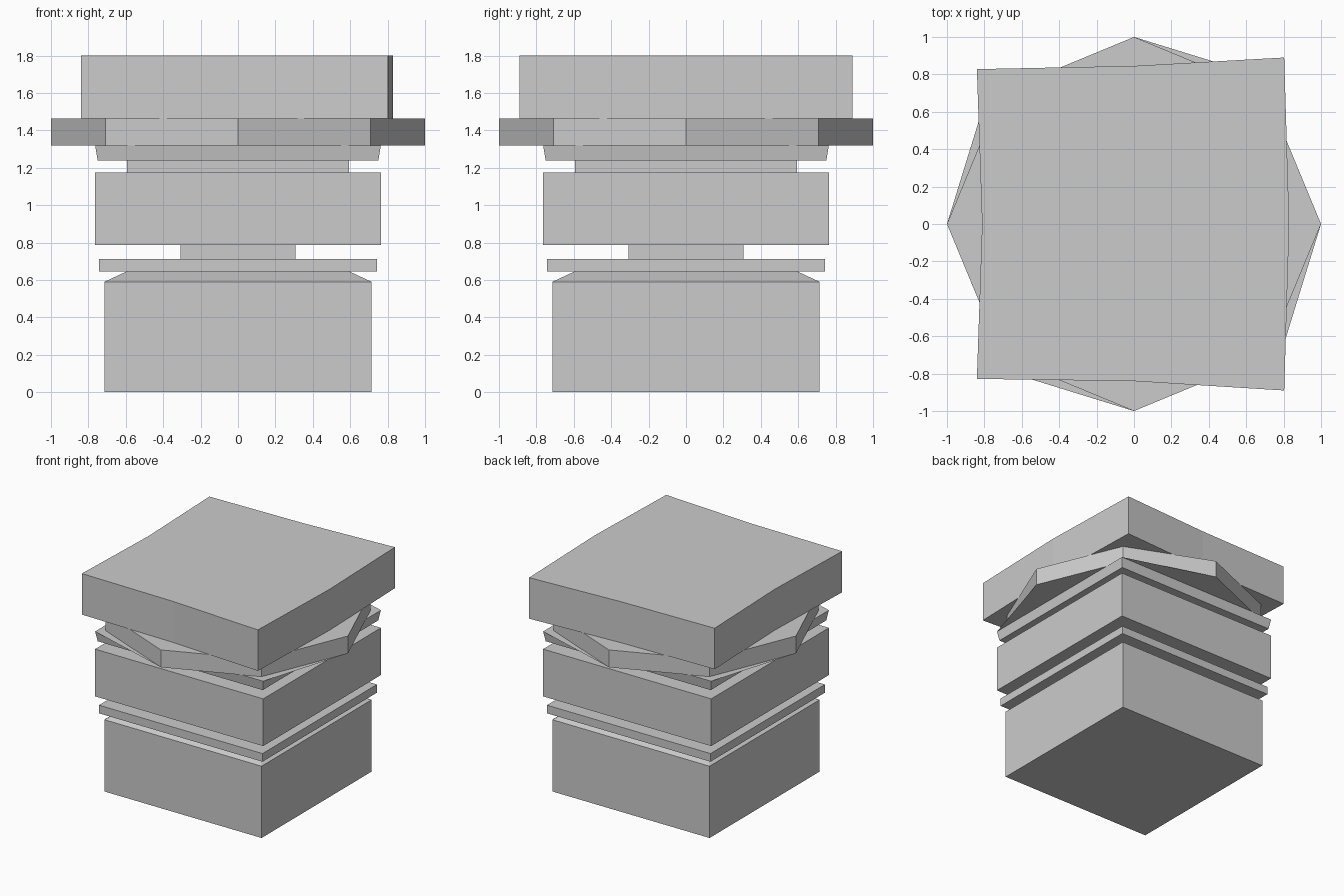
import bpy, math

if "Cube" in bpy.data.objects:
    bpy.data.objects.remove(bpy.data.objects["Cube"])


def ring(radius, sides, z):
    """Regular polygon, counter-clockwise, first corner at 45 degrees."""
    return [(radius * math.cos(math.pi / 4 + 2 * math.pi * i / sides),
             radius * math.sin(math.pi / 4 + 2 * math.pi * i / sides), z)
            for i in range(sides)]


def walls(a, b, n):
    """Quads joining the n-gon starting at vertex a to the one starting at b."""
    return [(a + i, a + (i + 1) % n, b + (i + 1) % n, b + i) for i in range(n)]


def make(name, verts, faces):
    mesh = bpy.data.meshes.new(name)
    mesh.from_pydata(verts, [], faces)
    mesh.validate()
    mesh.update()
    obj = bpy.data.objects.new(name, mesh)
    bpy.context.collection.objects.link(obj)
    return obj


# Square stepped pedestal: (half width, height) profile
profile = [(.715, 0), (.715, .59), (.597, .645), (.743, .645), (.743, .712),
           (.308, .712), (.308, .787), (.764, .787), (.764, 1.175),
           (.594, 1.175), (.594, 1.238), (.75, 1.238), (.764, 1.32)]
verts, faces = [], [(3, 2, 1, 0)]
for half, z in profile:
    verts += ring(half * math.sqrt(2), 4, z)
for r in range(len(profile) - 1):
    faces += walls(4 * r, 4 * r + 4, 4)

# Flat flange twisting from the square out to the octagonal plate
c, o = 4 * (len(profile) - 1), 4 * len(profile)
verts += ring(1, 8, 1.32)
for k in range(4):
    d0, apex, d1 = o + 2 * k, o + 2 * k + 1, o + (2 * k + 2) % 8
    c0, c1 = c + k, c + (k + 1) % 4
    faces += [(c0, apex, d0), (c0, d1, apex), (c0, c1, d1)]
make("stepped_pedestal", verts, faces)

# Octagonal plate, with the flat ledge and soffit between it and the cap slab
PLATE_TOP, TOP = 1.463, 1.80
outline = [(.803, .89), (0, .845), (-.84, .828), (-.812, 0),
           (-.84, -.828), (0, -.84), (.803, -.89), (.83, 0)]
verts = ring(1, 8, 1.32) + ring(1, 8, PLATE_TOP)
verts += [(x, y, PLATE_TOP) for x, y in outline]
faces = walls(0, 8, 8)
for d in range(0, 8, 2):
    for m, flip in (((d + 1) % 8, 1), ((d - 1) % 8, -1)):
        ledge = (8 + d, 8 + m, 16 + m)
        soffit = (8 + d, 16 + m, 16 + d)
        faces += [ledge[::flip], soffit[::flip]]
make("octagonal_plate", verts, faces)

# Cap slab with slightly bent sides
verts = [(x, y, z) for z in (PLATE_TOP, TOP) for x, y in outline]
make("cap_slab", verts, walls(0, 8, 8) + [tuple(range(8, 16))])
